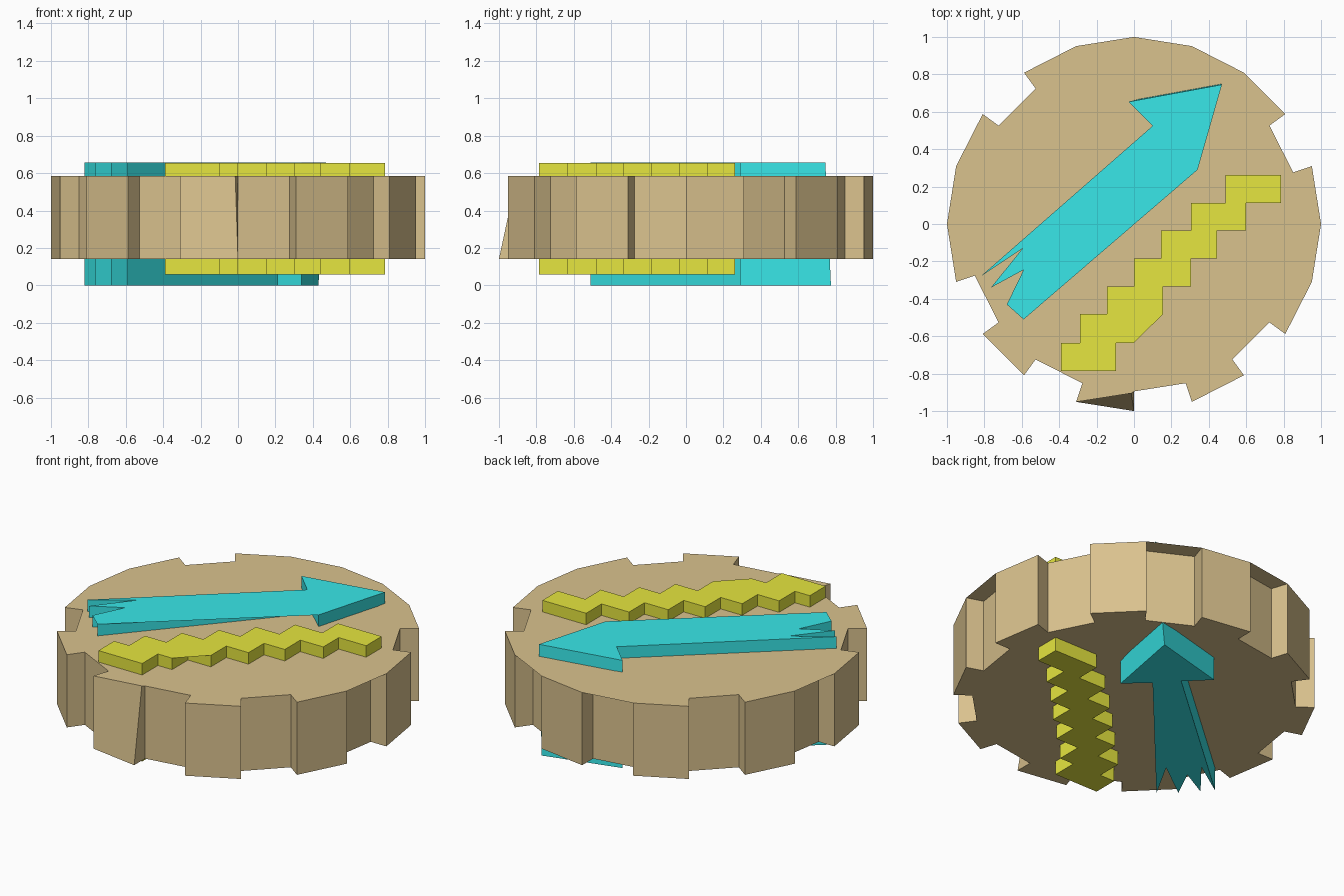
import bpy, bmesh
from math import cos, sin, radians

if "Cube" in bpy.data.objects:
    bpy.data.objects.remove(bpy.data.objects["Cube"])


def material(name, color):
    m = bpy.data.materials.new(name)
    m.diffuse_color = color
    m.use_nodes = True
    m.node_tree.nodes["Principled BSDF"].inputs["Base Color"].default_value = m.diffuse_color
    return m


def prism(name, outline, z0, z1, mat, bottom_moves=None, top_moves=None):
    """Extrude a 2D outline; optional moves replace single corners at one end."""
    lower, upper = list(outline), list(outline)
    for i, p in (bottom_moves or {}).items():
        lower[i] = p
    for i, p in (top_moves or {}).items():
        upper[i] = p
    bm = bmesh.new()
    lo = [bm.verts.new((x, y, z0)) for x, y in lower]
    hi = [bm.verts.new((x, y, z1)) for x, y in upper]
    n = len(outline)
    caps = [bm.faces.new(lo[::-1]), bm.faces.new(hi)]
    for i in range(n):
        j = (i + 1) % n
        bm.faces.new((lo[i], lo[j], hi[j], hi[i]))
    bmesh.ops.triangulate(bm, faces=caps)
    bmesh.ops.recalc_face_normals(bm, faces=bm.faces)
    me = bpy.data.meshes.new(name)
    bm.to_mesh(me)
    bm.free()
    me.materials.append(mat)
    ob = bpy.data.objects.new(name, me)
    bpy.context.collection.objects.link(ob)
    return ob


brown = material("brown", (0.70, 0.54, 0.27, 1))
cyan = material("cyan", (0.04, 0.80, 0.81, 1))
yellow = material("yellow", (0.79, 0.79, 0.05, 1))

# Gear wheel: ten teeth on a 20-sided outline, starting at the top tooth
gear = []
for k in range(10):
    a = 90 + 36 * k
    for deg, r in ((a - 18, 1.0), (a, 1.0), (a, 0.895), (a + 18, 0.895)):
        gear.append((r * cos(radians(deg)), r * sin(radians(deg))))
# one front tooth corner is chipped back along its upper edge
chip = min(range(len(gear)), key=lambda i: abs(gear[i][0]) + abs(gear[i][1] + 1))
prism("gear_wheel", gear, 0.142, 0.585, brown, top_moves={chip: (-0.015, -0.905)})

# Arrow with a feathered tail, running through the wheel
arrow = [(0.47, 0.745), (-0.03, 0.653), (0.10, 0.525), (-0.82, -0.28),
         (-0.595, -0.13), (-0.765, -0.34), (-0.59, -0.245), (-0.68, -0.43),
         (-0.45, -0.26), (-0.59, -0.51), (0.21, 0.41), (0.34, 0.29)]
prism("arrow", arrow, 0.0, 0.656, cyan, bottom_moves={0: (0.43, 0.775)})

# Stepped zigzag bar
left = [-0.39, -0.29, -0.145, 0.0, 0.145, 0.305, 0.49]
right = [-0.095, 0.0, 0.155, 0.305, 0.445, 0.60, 0.785]
ys = [-0.787, -0.635, -0.482, -0.334, -0.185, -0.036, 0.113, 0.262]
up = [(x, y) for i, x in enumerate(right) for y in (ys[i], ys[i + 1])]
down = [(x, y) for i, x in enumerate(left) for y in (ys[i], ys[i + 1])]
prism("zigzag_bar", up + down[::-1], 0.058, 0.655, yellow)
